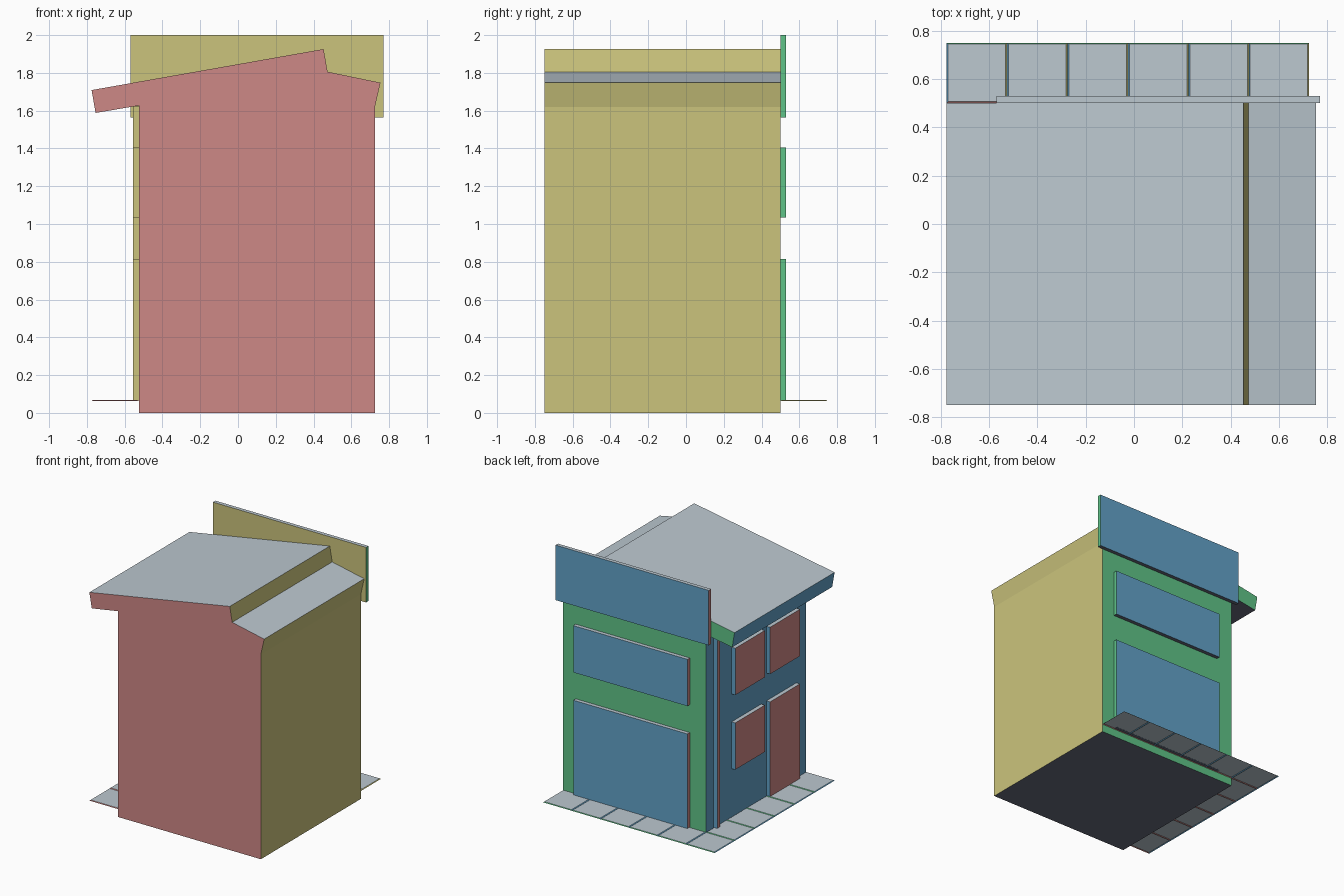
import bpy, bmesh

if "Cube" in bpy.data.objects:
    bpy.data.objects.remove(bpy.data.objects["Cube"])


def srgb(h):
    c = [int(h[i:i + 2], 16) / 255 for i in (0, 2, 4)]
    return [v / 12.92 if v <= 0.04045 else ((v + 0.055) / 1.055) ** 2.4 for v in c] + [1.0]


COLOURS = {
    "red": "CE8886", "yellow": "CBC47C", "green": "60C488",
    "blue": "62A2C8", "pale_grey": "BCC8D0", "dark_grey": "666A7C",
}
MATS = []
for name, code in COLOURS.items():
    m = bpy.data.materials.new(name)
    m.diffuse_color = srgb(code)
    m.use_nodes = True
    m.node_tree.nodes["Principled BSDF"].inputs["Base Color"].default_value = m.diffuse_color
    MATS.append(m)
RED, YELLOW, GREEN, BLUE, GREY, DARK = range(6)

# colour by facing direction: +x, -x, +y, -y
BODY_RULE = (YELLOW, BLUE, GREEN, RED)
PLATE_RULE = (GREEN, RED, BLUE, YELLOW)


def finish(bm, name, rule):
    """Colour every face by its main direction and make the object."""
    bm.normal_update()
    for f in bm.faces:
        n = f.normal
        if abs(n.z) >= max(abs(n.x), abs(n.y)):
            f.material_index = GREY if n.z > 0 else DARK
        elif abs(n.x) > abs(n.y):
            f.material_index = rule[0] if n.x > 0 else rule[1]
        else:
            f.material_index = rule[2] if n.y > 0 else rule[3]
    me = bpy.data.meshes.new(name)
    bm.to_mesh(me)
    bm.free()
    for m in MATS:
        me.materials.append(m)
    ob = bpy.data.objects.new(name, me)
    bpy.context.collection.objects.link(ob)
    return ob


def box(name, x0, x1, y0, y1, z0, z1, rule=PLATE_RULE):
    bm = bmesh.new()
    bmesh.ops.create_cube(bm, size=1)
    for v in bm.verts:
        v.co = (x1 if v.co.x > 0 else x0, y1 if v.co.y > 0 else y0, z1 if v.co.z > 0 else z0)
    return finish(bm, name, rule)


# house body with its split sloping roof: a profile pushed along y
PROFILE = [(-0.525, 0), (0.725, 0), (0.725, 1.62), (0.754, 1.748), (0.474, 1.806),
           (0.453, 1.926), (-0.775, 1.709), (-0.754, 1.588), (-0.525, 1.627)]
bm = bmesh.new()
face = bm.faces.new([bm.verts.new((x, -0.75, z)) for x, z in PROFILE])
ext = bmesh.ops.extrude_face_region(bm, geom=[face])
for v in ext["geom"]:
    if isinstance(v, bmesh.types.BMVert):
        v.co.y = 0.5
bmesh.ops.recalc_face_normals(bm, faces=bm.faces)
finish(bm, "house_body", BODY_RULE)

# large board above the back wall
box("roof_board", -0.57, 0.77, 0.5, 0.53, 1.565, 2.0)

# wide panels on the back wall
for name, z0, z1 in (("shop_window", 0.066, 0.815), ("upper_wide_window", 1.035, 1.405)):
    box(name, -0.383, 0.615, 0.5, 0.53, z0, z1)

# windows, door and downpipe on the left wall
for name, y0, y1, z0, z1 in (
        ("side_window_low", -0.19, 0.18, 0.445, 0.815),
        ("side_window_up_a", -0.19, 0.18, 1.035, 1.405),
        ("side_window_up_b", -0.63, -0.255, 1.035, 1.405),
        ("side_door", -0.63, -0.255, 0.066, 0.815),
        ("downpipe", 0.37, 0.405, 0.066, 1.622)):
    box(name, -0.557, -0.525, y0, y1, z0, z1)


def tile(name, x, y, s=0.25, rim=0.006, z0=0.062, z1=0.067):
    """Thin paving tile with sloping rim, open underneath."""
    bm = bmesh.new()
    corners = ((0, 0), (1, 0), (1, 1), (0, 1))
    low = [bm.verts.new((x + s * i, y + s * j, z0)) for i, j in corners]
    top = [bm.verts.new((x + rim + (s - 2 * rim) * i, y + rim + (s - 2 * rim) * j, z1))
           for i, j in corners]
    bm.faces.new(top)
    for k in range(4):
        n = (k + 1) % 4
        f = bm.faces.new((low[k], low[n], top[n], top[k]))
    ob = finish(bm, name, BODY_RULE)
    # the rim is shallow, so colour its sides by horizontal direction
    for p, c in zip(ob.data.polygons, (GREY, RED, YELLOW, GREEN, BLUE)):
        p.material_index = c


# pavement along the back and the left side
for i in range(6):
    tile(f"back_paving_{i}", -0.775 + 0.25 * i, 0.5)
for i in range(5):
    tile(f"side_paving_{i}", -0.775, -0.75 + 0.25 * i)
